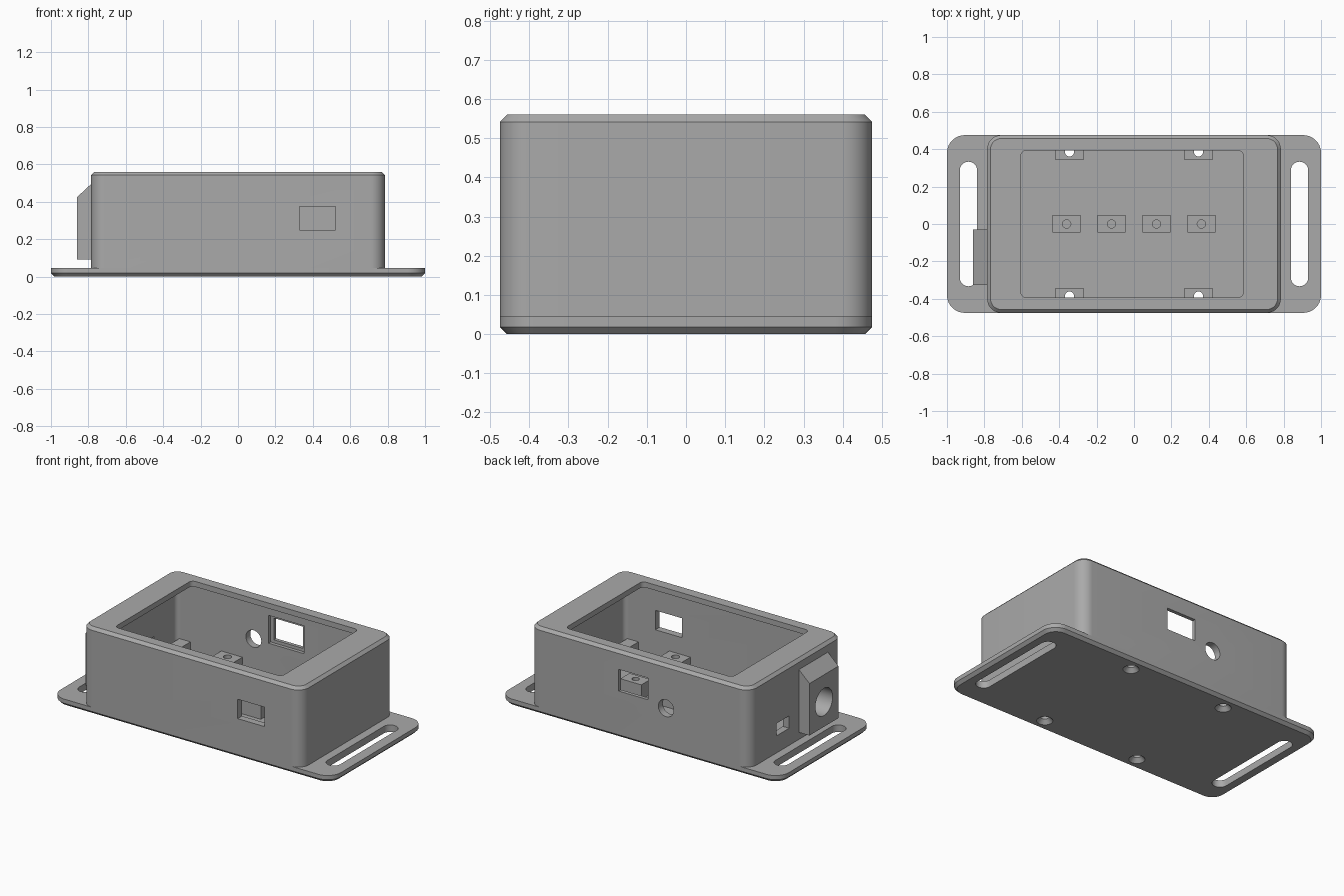
import bpy, bmesh, math
from mathutils import Matrix

if "Cube" in bpy.data.objects:
    bpy.data.objects.remove(bpy.data.objects["Cube"])

grey = bpy.data.materials.new("plain_grey")
grey.diffuse_color = (0.40, 0.40, 0.40, 1)
grey.use_nodes = True
grey.node_tree.nodes["Principled BSDF"].inputs["Base Color"].default_value = grey.diffuse_color


def finish(name, bm):
    bmesh.ops.recalc_face_normals(bm, faces=bm.faces)
    me = bpy.data.meshes.new(name)
    bm.to_mesh(me)
    bm.free()
    me.materials.append(grey)
    ob = bpy.data.objects.new(name, me)
    bpy.context.collection.objects.link(ob)
    return ob


def outline(hx, hy, r, seg):
    """Rounded rectangle around the origin, counter-clockwise."""
    pts = []
    for i, (sx, sy) in enumerate([(1, 1), (-1, 1), (-1, -1), (1, -1)]):
        for k in range(seg + 1):
            a = math.pi / 2 * (i + k / seg)
            pts.append((sx * (hx - r) + r * math.cos(a), sy * (hy - r) + r * math.sin(a)))
    return pts


def rounded(name, hx, hy, r, rings, cx=0, cy=0, seg=10):
    """Rounded prism lofted through (inset, z) rings."""
    bm = bmesh.new()
    loops = []
    for inset, z in rings:
        pts = outline(hx - inset, hy - inset, r - inset, seg)
        loops.append([bm.verts.new((x + cx, y + cy, z)) for x, y in pts])
    n = len(loops[0])
    for a, b in zip(loops, loops[1:]):
        for i in range(n):
            j = (i + 1) % n
            bm.faces.new((a[i], a[j], b[j], b[i]))
    bm.faces.new(loops[0][::-1])
    bm.faces.new(loops[-1])
    return finish(name, bm)


def block(name, x0, x1, y0, y1, z0, z1):
    bm = bmesh.new()
    bmesh.ops.create_cube(bm, size=1)
    for v in bm.verts:
        v.co = ((x0 + x1) / 2 + v.co.x * (x1 - x0), (y0 + y1) / 2 + v.co.y * (y1 - y0),
                (z0 + z1) / 2 + v.co.z * (z1 - z0))
    return finish(name, bm)


def rod(name, loc, r1, r2, depth, axis="Z"):
    bm = bmesh.new()
    rot = {"Z": Matrix(), "X": Matrix.Rotation(math.pi / 2, 4, "Y"),
           "Y": Matrix.Rotation(math.pi / 2, 4, "X")}[axis]
    bmesh.ops.create_cone(bm, cap_ends=True, segments=32, radius1=r1, radius2=r2,
                          depth=depth, matrix=Matrix.Translation(loc) @ rot)
    return finish(name, bm)


def cut(ob, cutter):
    m = ob.modifiers.new("cut", "BOOLEAN")
    m.operation, m.solver, m.object = "DIFFERENCE", "EXACT", cutter
    bpy.context.view_layer.objects.active = ob
    bpy.ops.object.modifier_apply(modifier=m.name)
    bpy.data.objects.remove(cutter)


FLOOR, TOP, C = 0.045, 0.56, 0.018
POST_TOP = 0.14
screws = [(sx * 0.345, sy * 0.385) for sx in (-1, 1) for sy in (-1, 1)]

# Base plate with strap slots and countersunk screw holes
base = rounded("base_plate", 1.0, 0.475, 0.095, [(C, 0), (0, C), (0, FLOOR)])
for s in (-1, 1):
    cut(base, rounded("slot_cutter", 0.046, 0.333, 0.0455, [(0, -0.1), (0, 0.2)], cx=s * 0.885))
for x, y in screws:
    cut(base, rod("screw_cutter", (x, y, 0.03), 0.024, 0.024, 0.2))
    cut(base, rod("sink_cutter", (x, y, 0.01), 0.056, 0.02, 0.04))

# Walls with an overhanging top rim
walls = rounded("case_walls", 0.785, 0.475, 0.075, [(0, FLOOR), (0, TOP - C), (C, TOP)])
cut(walls, rounded("cavity_cutter", 0.74, 0.43, 0.03, [(0, -0.05), (0, TOP - 0.035)]))
cut(walls, rounded("opening_cutter", 0.595, 0.393, 0.03, [(0, 0.3), (0, 0.7)], cx=-0.01))

# Wall openings: front window, stepped back window, round back hole, side slot
cut(walls, block("window_cutter", 0.33, 0.52, -0.6, -0.4, 0.25, 0.375))
cut(walls, block("window_cutter", -0.06, 0.148, 0.4, 0.6, 0.30, 0.44))
cut(walls, block("window_cutter", -0.085, 0.17, 0.4, 0.452, 0.28, 0.46))
cut(walls, rod("hole_cutter", (-0.19, 0.45, 0.28), 0.055, 0.055, 0.2, "Y"))
cut(walls, block("slot_cutter", -0.9, -0.7, 0.07, 0.20, 0.155, 0.235))

# Socket housing on the left wall: side profile extruded along y
bm = bmesh.new()
profile = [(-0.76, 0.09), (-0.86, 0.09), (-0.86, 0.425), (-0.785, 0.495), (-0.76, 0.495)]
ends = [[bm.verts.new((x, y, z)) for x, z in profile] for y in (-0.325, -0.03)]
bm.faces.new(ends[0])
bm.faces.new(ends[1][::-1])
for i in range(5):
    j = (i + 1) % 5
    bm.faces.new((ends[0][i], ends[0][j], ends[1][j], ends[1][i]))
housing = finish("socket_housing", bm)
for ob in (housing, walls):
    cut(ob, rod("socket_cutter", (-0.8, -0.178, 0.25), 0.088, 0.088, 0.3, "X"))

# Centre row of support posts with blind pilot holes
for i in range(4):
    x = -0.36 + 0.24 * i
    post = block("centre_post", x - 0.075, x + 0.075, -0.045, 0.048, FLOOR, POST_TOP)
    cut(post, rod("pilot_cutter", (x, 0, POST_TOP), 0.022, 0.022, 0.12))

# Edge posts over the screw holes, and small corner posts
for x, y in screws:
    s = 1 if y > 0 else -1
    ya, yb = sorted((s * 0.342, s * 0.435))
    post = block("edge_post", x - 0.075, x + 0.075, ya, yb, FLOOR, POST_TOP)
    cut(post, rod("screw_cutter", (x, y, 0.1), 0.024, 0.024, 0.3))
    xc = math.copysign(0.68, x)
    block("corner_post", xc - 0.04, xc + 0.04, ya, yb, FLOOR, POST_TOP)

# Smooth the round corners and bores, keep edges sharp
bpy.ops.object.select_all(action="DESELECT")
for ob in bpy.context.scene.objects:
    ob.select_set(True)
bpy.context.view_layer.objects.active = base
bpy.ops.object.shade_smooth_by_angle(angle=math.radians(30))
